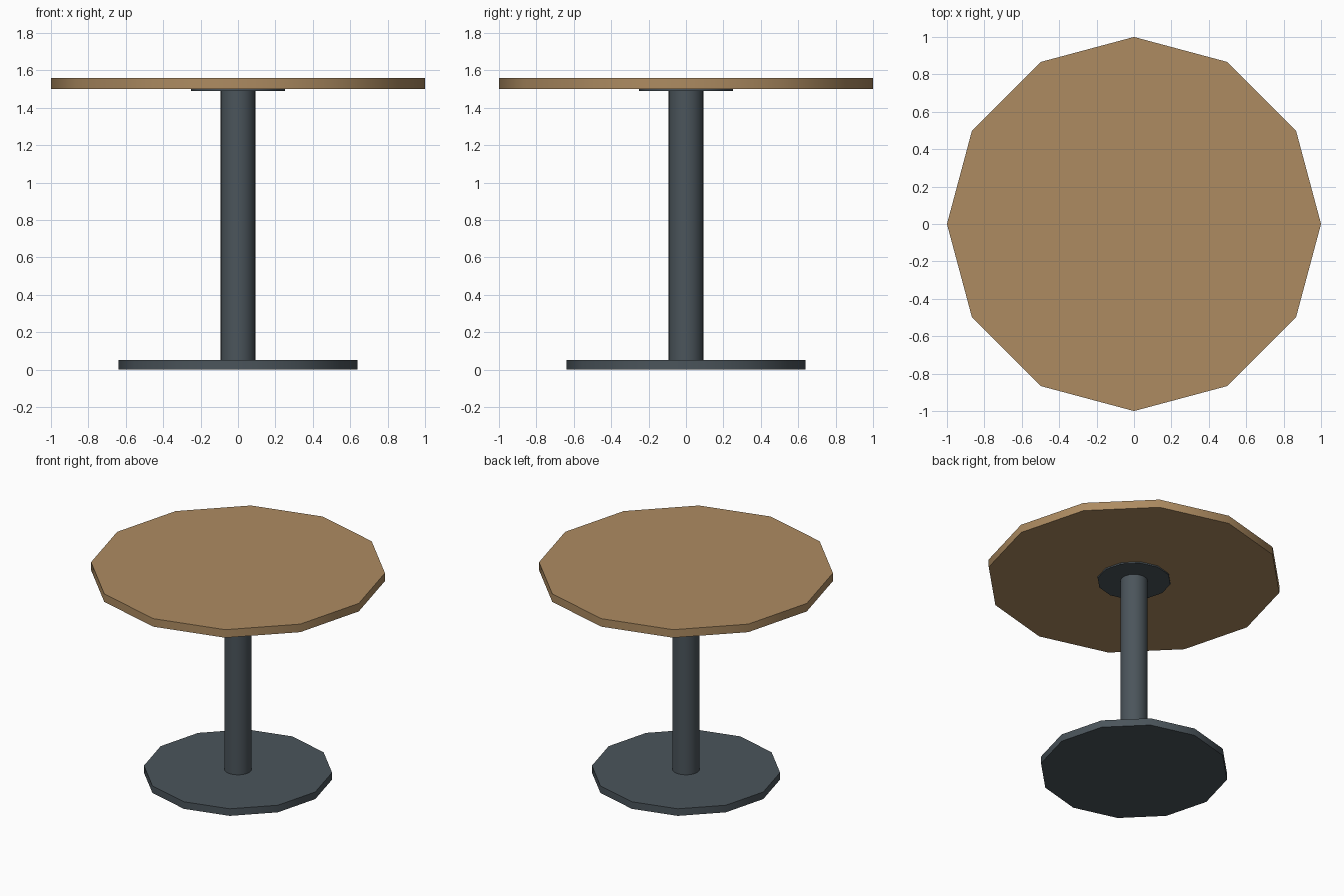
import bpy, math

if "Cube" in bpy.data.objects:
    bpy.data.objects.remove(bpy.data.objects["Cube"])


def material(name, color):
    m = bpy.data.materials.new(name)
    m.diffuse_color = (*color, 1)
    m.use_nodes = True
    m.node_tree.nodes["Principled BSDF"].inputs["Base Color"].default_value = m.diffuse_color
    return m


def disc(name, radius, z0, z1, sides, mat):
    bpy.ops.mesh.primitive_cylinder_add(vertices=sides, radius=radius, depth=z1 - z0,
                                        location=(0, 0, (z0 + z1) / 2))
    ob = bpy.context.object
    ob.name = name
    ob.data.materials.append(mat)
    bpy.ops.object.shade_smooth_by_angle(angle=math.radians(40))
    return ob


wood = material("wood", (0.42, 0.26, 0.12))
metal = material("dark_metal", (0.07, 0.09, 0.105))

# Foot, column, mounting plate and top, stacked from the floor up
disc("base", 0.64, 0.0, 0.053, 12, metal)
disc("column", 0.093, 0.053, 1.49, 24, metal)
disc("mounting_plate", 0.25, 1.49, 1.5, 12, metal)
disc("table_top", 1.0, 1.5, 1.56, 12, wood)
